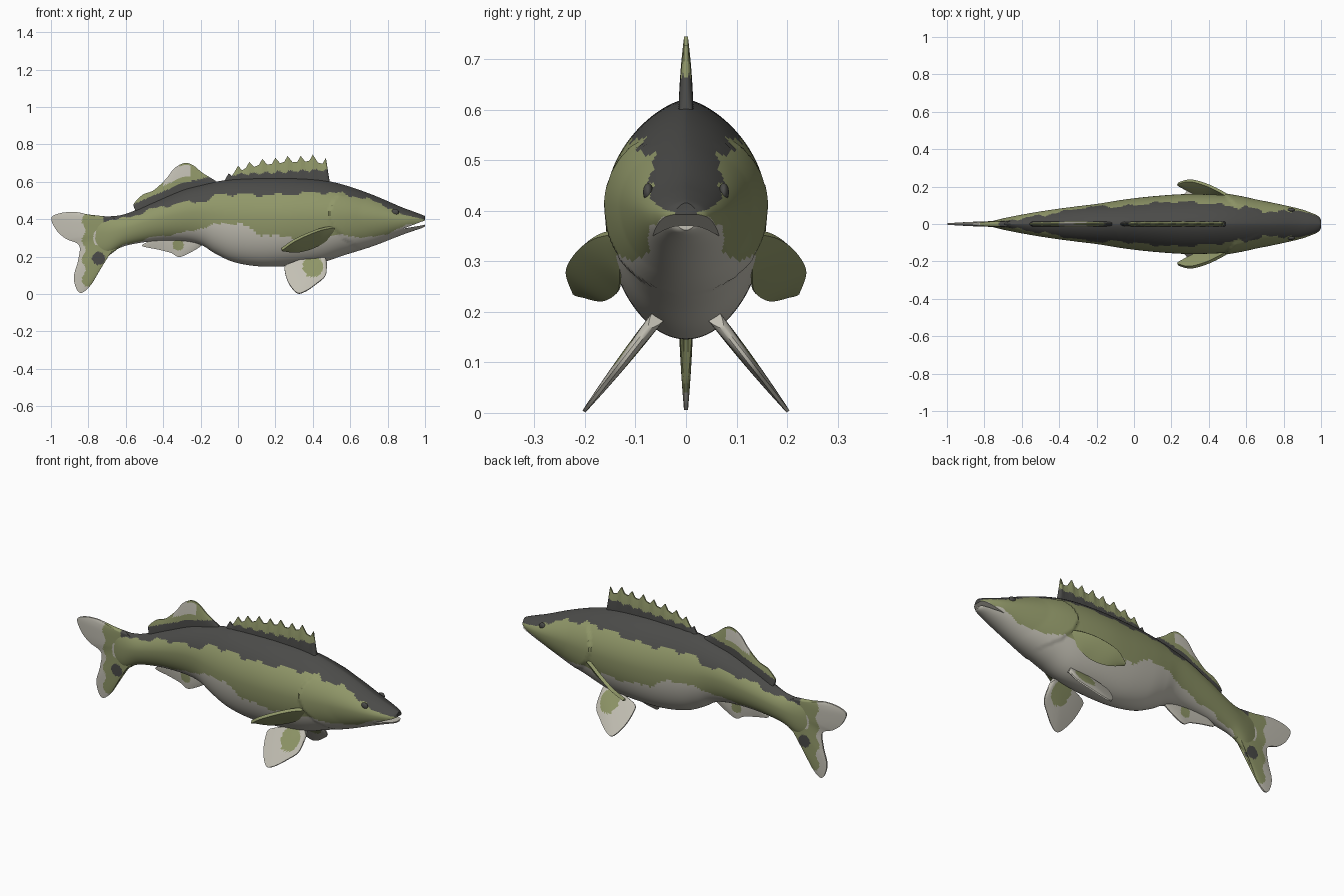
import bpy, bmesh, math
from mathutils import Vector

if "Cube" in bpy.data.objects:
    bpy.data.objects.remove(bpy.data.objects["Cube"])


def material(name, rgb):
    m = bpy.data.materials.new(name)
    m.diffuse_color = (*rgb, 1)
    m.use_nodes = True
    m.node_tree.nodes["Principled BSDF"].inputs["Base Color"].default_value = m.diffuse_color
    return m


MATS = [material("dark_back", (0.07, 0.07, 0.066)),
        material("olive_flank", (0.28, 0.31, 0.14)),
        material("pale_belly", (0.55, 0.53, 0.46))]
DARK, OLIVE, PALE = 0, 1, 2


def curve(pts, t, smooth=True):
    """Point at t (0..1) on a Catmull-Rom curve or polyline of tuples."""
    n = len(pts) - 1
    i = min(int(t * n), n - 1)
    f = t * n - i
    b, c = pts[i], pts[i + 1]
    if not smooth or n < 2:
        return [p + (q - p) * f for p, q in zip(b, c)]
    a, d = pts[max(i - 1, 0)], pts[min(i + 2, n)]
    return [0.5 * (2 * q + (r - p) * f + (2 * p - 5 * q + 4 * r - s) * f * f
                   + (3 * q - p - 3 * r + s) * f ** 3) for p, q, r, s in zip(a, b, c, d)]


def lookup(table, x):
    """Linear lookup in a table of (x, value), x falling."""
    for (x0, v0), (x1, v1) in zip(table, table[1:]):
        if x >= x1:
            return v0 + (v1 - v0) * min(max((x0 - x) / (x0 - x1), 0), 1)
    return table[-1][1]


def make(name, verts, faces):
    me = bpy.data.meshes.new(name)
    me.from_pydata([tuple(v) for v in verts], [], faces)
    bm = bmesh.new()
    bm.from_mesh(me)
    bmesh.ops.recalc_face_normals(bm, faces=bm.faces)
    bm.to_mesh(me)
    bm.free()
    ob = bpy.data.objects.new(name, me)
    bpy.context.collection.objects.link(ob)
    return ob


def finish(ob, rule):
    """Colour faces by a rule on their centre, then smooth."""
    ob.data.materials.clear()
    for m in MATS:
        ob.data.materials.append(m)
    for p in ob.data.polygons:
        p.material_index = rule(p.center)
    bpy.ops.object.select_all(action='DESELECT')
    ob.select_set(True)
    bpy.context.view_layer.objects.active = ob
    bpy.ops.object.shade_smooth_by_angle(angle=math.radians(40))


def fin(name, base, tip, thick, rule, smooth=True, flip=1, rows=16):
    """Thin tapering blade spanning from a base line to a margin line."""
    n = 10 * (len(tip) - 1)
    B = [Vector(curve(base, i / n, smooth)) for i in range(n + 1)]
    T = [Vector(curve(tip, i / n, smooth)) for i in range(n + 1)]
    nor = (T[n // 2] - B[n // 2]).cross(B[-1] - B[0]).normalized()
    verts, faces = [], []
    for s in (1, -1):
        for i in range(n + 1):
            for j in range(rows + 1):
                v = j / rows
                p = B[i].lerp(T[i], v) + nor * s * thick * (1 - 0.75 * v * v)
                verts.append((p.x, p.y * flip, p.z))
    k = lambda s, i, j: (s * (n + 1) + i) * (rows + 1) + j
    for i in range(n):
        for s in (0, 1):
            for j in range(rows):
                faces.append((k(s, i, j), k(s, i + 1, j), k(s, i + 1, j + 1), k(s, i, j + 1)))
        for j in (0, rows):
            faces.append((k(0, i, j), k(0, i + 1, j), k(1, i + 1, j), k(1, i, j)))
    for i in (0, n):
        for j in range(rows):
            faces.append((k(0, i, j), k(0, i, j + 1), k(1, i, j + 1), k(1, i, j)))
    finish(make(name, verts, faces), rule)


def flat(pts):
    return [(x, 0, z) for x, z in pts]


# Body: stations of x, top, bottom, half width
STATIONS = [(1.0, .416, .362, .022), (.985, .423, .353, .042), (.94, .44, .338, .063),
            (.87, .466, .313, .085), (.72, .53, .255, .118), (.57, .582, .208, .145),
            (.44, .610, .167, .157), (.28, .620, .15, .16), (.12, .620, .147, .15),
            (-.02, .614, .17, .135), (-.12, .600, .215, .12), (-.2, .583, .263, .107),
            (-.3, .556, .283, .095), (-.45, .492, .282, .075), (-.6, .428, .258, .05),
            (-.7, .413, .215, .03), (-.77, .40, .23, .012)]
RINGS, SEGS = 200, 112
verts, faces = [], []
for r in range(RINGS + 1):
    x, top, bot, w = curve(STATIONS, r / RINGS)
    mid = bot + (top - bot) * 0.54
    for s in range(SEGS):
        a = math.tau * s / SEGS
        c, h = math.cos(a), math.sin(a)
        z = mid + h * ((top - mid) if h > 0 else (mid - bot))
        y = math.copysign(w * abs(c) ** (1.35 if h > 0 else 1.0), c)
        # raised gill cover with a step at its rear edge
        gill = 0.49 + 4.5 * (z - 0.43) ** 2
        d = x - gill
        if z < 0.53 and 0 < d < 0.16:
            y += math.copysign(0.009 * (1 - d / 0.16) * abs(c), c)
        verts.append((x, y, z))
for r in range(RINGS):
    for s in range(SEGS):
        t = (s + 1) % SEGS
        faces.append((r * SEGS + s, r * SEGS + t, (r + 1) * SEGS + t, (r + 1) * SEGS + s))
faces += [tuple(range(SEGS)), tuple(range(RINGS * SEGS, (RINGS + 1) * SEGS))]
body = make("body", verts, faces)

# Open mouth: a thin wedge cut between the jaws
wedge = [(.885, .350), (1.05, .412), (1.05, .382), (.98, .366)]
cutter = make("mouth_cutter", [(x, y, z) for y in (-.2, .2) for x, z in wedge],
              [(0, 1, 2, 3), (4, 5, 6, 7)] + [(i, (i + 1) % 4, (i + 1) % 4 + 4, i + 4) for i in range(4)])
cutter.hide_render = True
mod = body.modifiers.new("mouth", 'BOOLEAN')
mod.object, mod.solver = cutter, 'EXACT'
bpy.context.view_layer.objects.active = body
bpy.ops.object.modifier_apply(modifier=mod.name)
bpy.data.objects.remove(cutter)

BACK = [(1, .398), (.88, .425), (.75, .49), (.57, .535), (.44, .545), (.28, .53), (.05, .53),
        (-.1, .535), (-.16, .50), (-.28, .49), (-.42, .465), (-.52, .432), (-.62, .40), (-.78, .39)]
BELLY = [(1, .392), (.92, .375), (.82, .33), (.7, .30), (.55, .315), (.33, .30), (.12, .315),
         (.02, .375), (-.08, .38), (-.18, .355), (-.31, .325), (-.47, .30), (-.6, .265), (-.7, .2)]


def body_rule(c):
    wob = 0.007 * math.sin(38 * c.x) + 0.004 * math.sin(91 * c.x + 1)
    if c.z > lookup(BACK, c.x) + (wob if c.x < 0.85 else 0):
        return DARK
    return PALE if c.z < lookup(BELLY, c.x) + wob * 0.6 else OLIVE


finish(body, body_rule)

# Spiny front dorsal fin
spikes = [(.47, .728), (.40, .745), (.335, .738), (.265, .738), (.2, .728),
          (.13, .722), (.06, .705), (0, .685), (-.05, .645)]
tip = [(.49, .60)]
for (x, z), (x2, z2) in zip(spikes, spikes[1:] + [(-.09, .62)]):
    tip += [(x, z), (x - .018, z - .032), ((x + x2) / 2 - .008, (z + z2) / 2 - .034)]
tip.append((-.085, .60))
fin("spiny_dorsal_fin", flat([(x, .57) for x, z in tip]), flat(tip), .015,
    lambda c: DARK if c.z < .635 + .055 * min(max(c.x + .08, 0), .5) + .006 * math.sin(95 * c.x) else OLIVE,
    smooth=False)


# Soft rear dorsal fin
def rear_rule(c):
    h = c.z - lookup([(-.12, .60), (-.3, .556), (-.45, .492), (-.57, .44)], c.x)
    if h < .035:
        return DARK
    return PALE if -.40 < c.x < -.255 and h > .065 and c.z < .685 else OLIVE


fin("soft_dorsal_fin", flat([(-.11, .57), (-.3, .53), (-.45, .47), (-.54, .43)]),
    flat([(-.12, .605), (-.19, .648), (-.24, .688), (-.285, .70), (-.34, .672), (-.385, .615),
          (-.45, .555), (-.51, .53), (-.555, .485), (-.555, .46)]), .014, rear_rule)

# Anal fin
fin("anal_fin", flat([(-.17, .30), (-.45, .31)]),
    flat([(-.18, .27), (-.23, .235), (-.31, .198), (-.36, .22), (-.43, .238), (-.51, .255),
          (-.49, .275), (-.44, .29)]), .012,
    lambda c: OLIVE if (c.x + .32) ** 2 + (c.z - .262) ** 2 < .0009 else PALE)


# Forked tail fin
def tail_rule(c):
    if c.x > -.72 and c.z > .385 or math.hypot(c.x + .745, c.z - .19) < .035:
        return DARK
    if math.hypot((c.x + .755) * 2, c.z - .3) < .04:
        return PALE
    return PALE if c.x < -.825 + .01 * math.sin(60 * c.z) or c.z < .04 else OLIVE


fin("tail_fin", flat([(-.66, .405), (-.68, .32), (-.65, .245)]),
    flat([(-.70, .414), (-.80, .425), (-.87, .438), (-.95, .432), (-.998, .405), (-.97, .34),
          (-.92, .295), (-.85, .26), (-.855, .18), (-.878, .09), (-.86, .02), (-.83, .008),
          (-.785, .05), (-.755, .10), (-.71, .185), (-.65, .235)]), .016, tail_rule, rows=40)

# Paired fins and eyes
for side, flip in (("right", 1), ("left", -1)):
    splay = lambda x, z: (x, .06 + (.185 - z) * .78, z)
    fin(side + "_pelvic_fin", [splay(.46, .195), splay(.39, .195)],
        [splay(*p) for p in [(.475, .17), (.468, .10), (.42, .055), (.36, .014), (.315, .006),
                             (.27, .06), (.25, .125), (.26, .155), (.34, .18)]], .014,
        lambda c: OLIVE if math.hypot(c.x - .40, c.z - .145) < .055 else PALE, flip=flip)
    fin(side + "_pectoral_fin",
        [(.535, .13, .36), (.46, .175, .35), (.385, .21, .325), (.30, .232, .285), (.235, .218, .24)],
        [(.52, .13, .33), (.46, .13, .275), (.39, .135, .24), (.31, .165, .222), (.235, .205, .23)],
        .009, lambda c: OLIVE, flip=flip)
    bpy.ops.mesh.primitive_uv_sphere_add(segments=24, ring_count=12, radius=.02,
                                         location=(.84, .075 * flip, .437))
    eye = bpy.context.object
    eye.name = side + "_eye"
    eye.scale = (1, .5, .9)
    finish(eye, lambda c: DARK)
